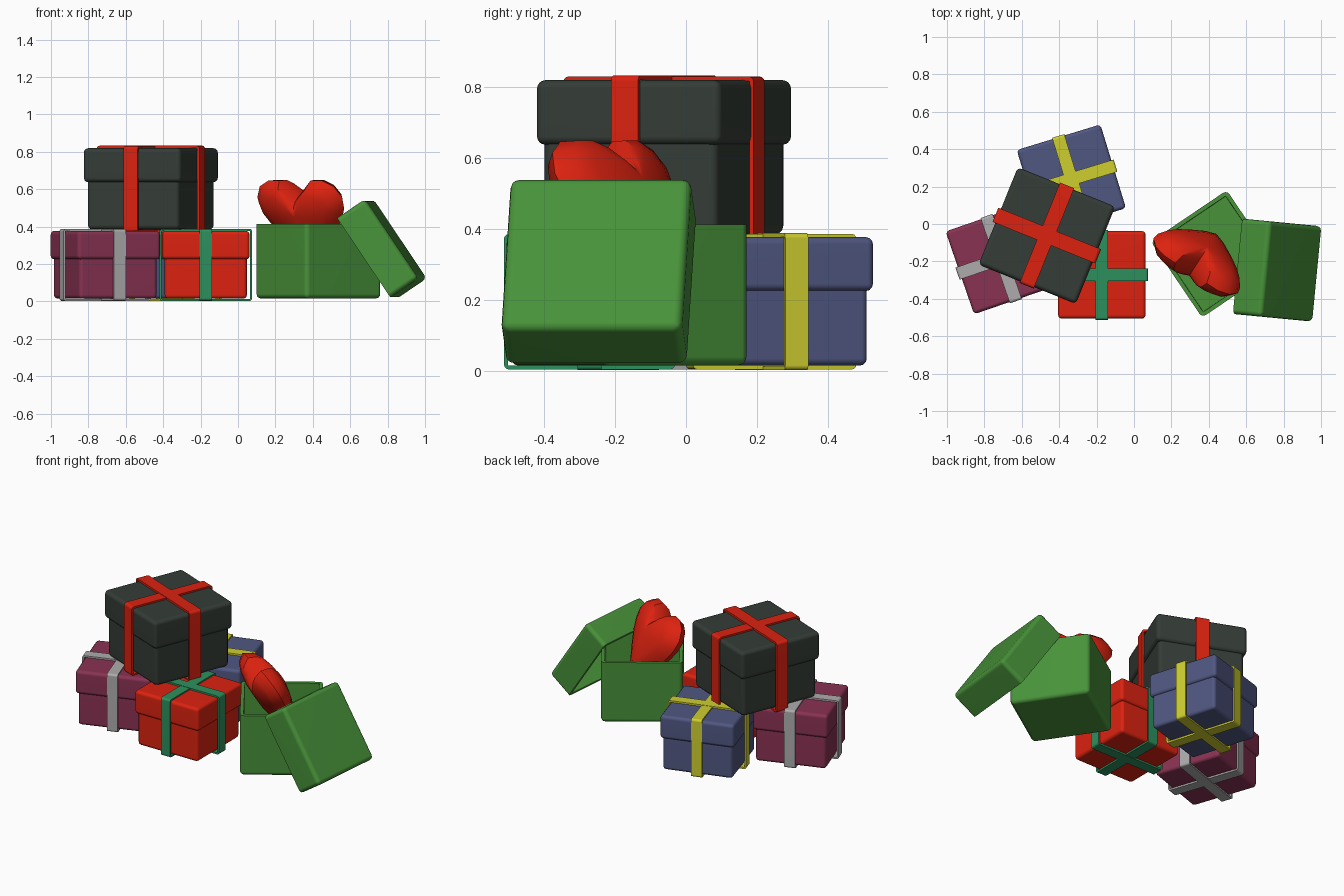
import bpy, bmesh
from math import radians, sqrt
from mathutils import Matrix, Vector

cube = bpy.data.objects.get("Cube")
if cube:
    bpy.data.objects.remove(cube, do_unlink=True)


def material(name, r, g, b):
    m = bpy.data.materials.new(name)
    m.use_nodes = True
    m.diffuse_color = (r, g, b, 1)
    bsdf = m.node_tree.nodes["Principled BSDF"]
    bsdf.inputs["Base Color"].default_value = (r, g, b, 1)
    bsdf.inputs["Roughness"].default_value = 0.6
    return m


RED = material("red", 0.72, 0.016, 0.005)
GREEN = material("green", 0.065, 0.29, 0.042)
BLACK = material("charcoal", 0.035, 0.045, 0.037)
MAROON = material("maroon", 0.25, 0.032, 0.085)
BLUE = material("slate blue", 0.08, 0.095, 0.22)
SILVER = material("silver", 0.42, 0.41, 0.41)
YELLOW = material("yellow", 0.62, 0.62, 0.03)
JADE = material("jade", 0.027, 0.28, 0.11)


def finish(name, bm, mat, place, bevel=0, shell=0, segments=3):
    """Turn a bmesh into a rounded, smooth-shaded object."""
    bmesh.ops.recalc_face_normals(bm, faces=bm.faces)
    mesh = bpy.data.meshes.new(name)
    bm.to_mesh(mesh)
    bm.free()
    mesh.materials.append(mat)
    ob = bpy.data.objects.new(name, mesh)
    bpy.context.collection.objects.link(ob)
    ob.matrix_world = place
    if bevel:
        mod = ob.modifiers.new("Rounding", "BEVEL")
        mod.width = bevel
        mod.segments = segments
        mod.limit_method = "ANGLE"
    if shell:
        mod = ob.modifiers.new("Shell", "SOLIDIFY")
        mod.thickness = shell
        mod.offset = -1
    bpy.ops.object.select_all(action="DESELECT")
    bpy.context.view_layer.objects.active = ob
    ob.select_set(True)
    bpy.ops.object.convert(target="MESH")
    bpy.ops.object.shade_smooth_by_angle(angle=radians(35))
    ob.modifiers.new("Even shading", "WEIGHTED_NORMAL").keep_sharp = True
    return ob


def block(size, low, high, depth=None):
    """Box from z = low to z = high."""
    bm = bmesh.new()
    bmesh.ops.create_cube(bm, size=1)
    for v in bm.verts:
        v.co.x *= size
        v.co.y *= depth or size
        v.co.z = high if v.co.z > 0 else low
    return bm


def remove_faces(bm, direction):
    bm.normal_update()
    gone = [f for f in bm.faces if abs(f.normal.dot(direction)) > 0.9
            and (direction.z == 0 or f.normal.dot(direction) > 0)]
    bmesh.ops.delete(bm, geom=gone, context="FACES")


def strap(size, width, low, high):
    """Flat band looping over, under and down two sides of a box."""
    bm = block(size, low, high, width)
    remove_faces(bm, Vector((0, 1, 0)))
    return bm


def present(name, mat, ribbon, x, y, z, turn, scale=1.0):
    place = (Matrix.Translation((x, y, z)) @ Matrix.Rotation(radians(turn), 4, "Z")
             @ Matrix.Scale(scale, 4))
    finish(name + "_body", block(0.44, 0.015, 0.3), mat, place, 0.02)
    finish(name + "_lid", block(0.468, 0.225, 0.377), mat, place, 0.02)
    quarter = Matrix.Rotation(radians(90), 4, "Z")
    finish(name + "_ribbon_across", strap(0.494, 0.068, 0.002, 0.388),
           ribbon, place, 0.014, 0.011)
    finish(name + "_ribbon_along", strap(0.482, 0.068, 0.004, 0.386),
           ribbon, place @ quarter, 0.014, 0.011)


# Wrapped presents: three on the ground, a larger one stacked on top
present("red_present", RED, JADE, -0.172, -0.272, 0, 0)
present("maroon_present", MAROON, SILVER, -0.71, -0.185, 0, 19)
present("blue_present", BLUE, YELLOW, -0.335, 0.24, 0, 17)
present("black_present", BLACK, RED, -0.466, -0.062, 0.367, -22, 1.2)

# Open box
bm = block(0.49, 0.015, 0.413)
remove_faces(bm, Vector((0, 0, 1)))
finish("open_box_body", bm, GREEN,
       Matrix.Translation((0.43, -0.16, 0)) @ Matrix.Rotation(radians(34), 4, "Z"),
       0.025, 0.022)

# Its hollow lid, leaning on the side
bm = block(0.512, -0.09, 0.09)
remove_faces(bm, Vector((0, 0, -1)))
finish("open_box_lid", bm, GREEN,
       Matrix.Translation((0.77, -0.247, 0.285))
       @ Matrix.Rotation(radians(-5.5), 4, "Z")
       @ Matrix.Rotation(radians(56), 4, "Y"), 0.025, 0.022)

# Puffy heart: rings of one outline, shrinking towards front and back
half = [(0.05, 0.075), (0.1, 0.12), (0.17, 0.12), (0.235, 0.085), (0.27, 0.02),
        (0.262, -0.05), (0.22, -0.13), (0.15, -0.22), (0.07, -0.31)]
outline = [(0, 0.03)] + half + [(0, -0.36)] + [(-x, z) for x, z in reversed(half)]
bm = bmesh.new()
centre_z = -0.05
levels = [(s, side * 0.1 * sqrt(1 - s * s))
          for side, steps in ((-1, (0.35, 0.65, 0.87)), (1, (1, 0.87, 0.65, 0.35)))
          for s in steps]
rings = [[bm.verts.new((x * s, y, centre_z + (z - centre_z) * s)) for x, z in outline]
         for s, y in levels]
count = len(outline)
for a, b in zip(rings, rings[1:]):
    for i in range(count):
        j = (i + 1) % count
        bm.faces.new((a[i], a[j], b[j], b[i]))
for ring, y in ((rings[0], -0.1), (rings[-1], 0.1)):
    tip = bm.verts.new((0, y, centre_z))
    for i in range(count):
        bm.faces.new((ring[i], ring[(i + 1) % count], tip))
finish("heart", bm, RED,
       Matrix.Translation((0.335, -0.215, 0.54))
       @ Matrix.Rotation(radians(-33), 4, "Z")
       @ Matrix.Rotation(radians(28), 4, "X"))
